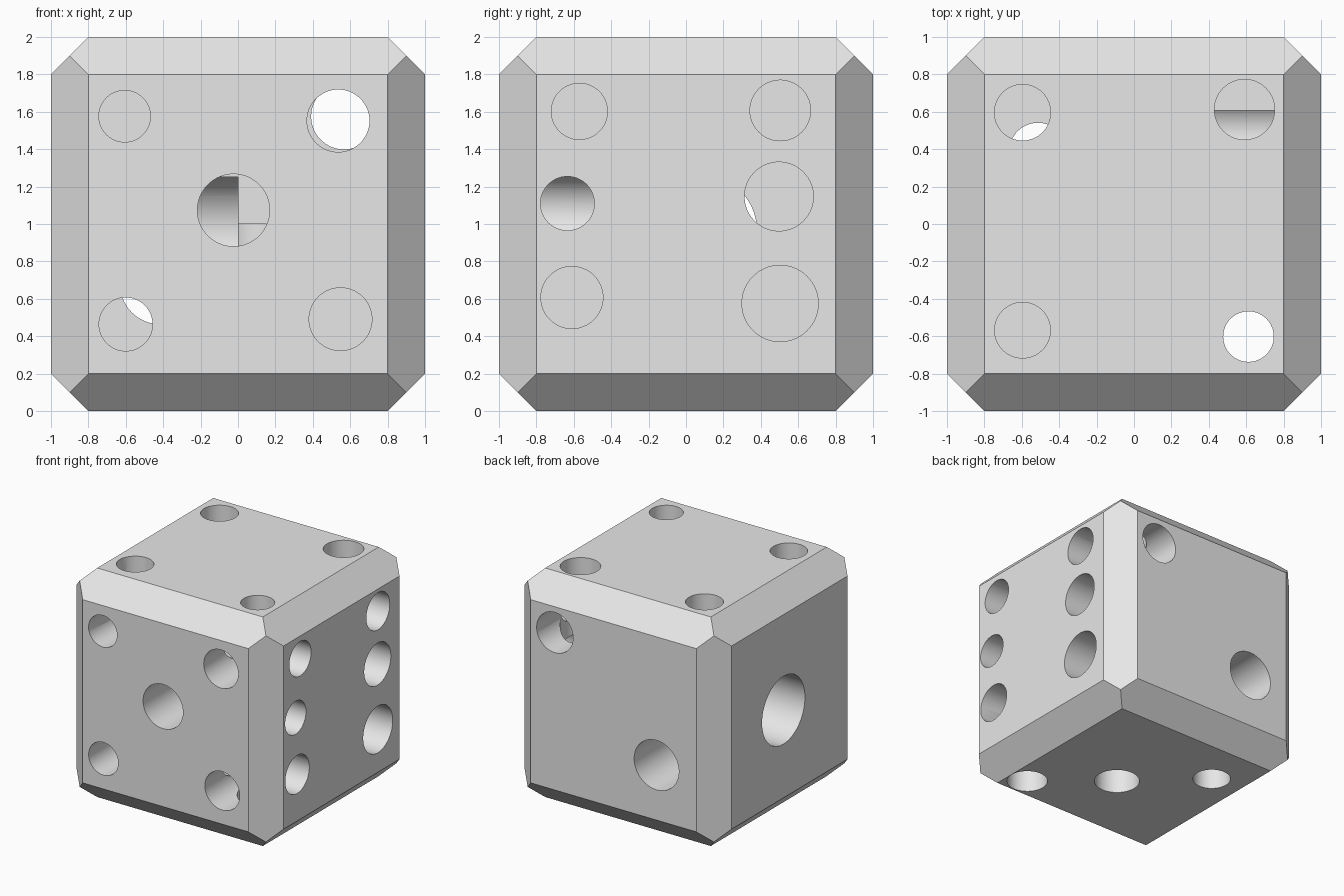
import bpy, bmesh
from itertools import product
from mathutils import Vector, Matrix

if "Cube" in bpy.data.objects:
    bpy.data.objects.remove(bpy.data.objects["Cube"])

HALF, INNER, CORNER = 1.0, 0.8, 0.9
MID = Vector((0, 0, HALF))

grey = bpy.data.materials.new("light_grey")
grey.use_nodes = True
grey.diffuse_color = (0.8, 0.8, 0.8, 1)
grey.node_tree.nodes["Principled BSDF"].inputs["Base Color"].default_value = (0.8, 0.8, 0.8, 1)


def add_object(name, bm):
    mesh = bpy.data.meshes.new(name)
    bm.normal_update()
    bm.to_mesh(mesh)
    bm.free()
    mesh.materials.append(grey)
    obj = bpy.data.objects.new(name, mesh)
    bpy.context.collection.objects.link(obj)
    return obj


# Body: cube with every edge chamfered, chamfers meeting in a point
bm = bmesh.new()
for signs in product((-1, 1), repeat=3):
    s = Vector(signs)
    bm.verts.new(s * CORNER + MID)
    for axis in range(3):
        p = s * INNER
        p[axis] = s[axis] * HALF
        bm.verts.new(p + MID)
bmesh.ops.convex_hull(bm, input=bm.verts[:])
bmesh.ops.dissolve_limit(bm, angle_limit=0.02, verts=bm.verts[:], edges=bm.edges[:])
bmesh.ops.recalc_face_normals(bm, faces=bm.faces[:])
die = add_object("die_body", bm)


# Pip holes: (axis, side, [(first other axis, second other axis, radius)])
PIPS = [
    (1, -1, [(-0.606, 1.576, 0.138), (0.536, 1.552, 0.167), (-0.024, 1.074, 0.193),
             (-0.60, 0.464, 0.143), (0.548, 0.491, 0.168)]),
    (1, 1, [(0.567, 1.575, 0.176), (-0.415, 0.68, 0.216)]),
    (0, 1, [(-0.57, 1.602, 0.15), (0.504, 1.607, 0.162), (-0.634, 1.11, 0.144),
            (0.497, 1.147, 0.184), (-0.61, 0.607, 0.166), (0.503, 0.575, 0.204)]),
    (0, -1, [(0.083, 0.966, 0.296)]),
    (2, 1, [(-0.596, 0.596, 0.15), (0.591, 0.612, 0.161), (-0.596, -0.568, 0.149),
            (0.612, -0.602, 0.135)]),
    (2, -1, [(0.63, -0.62, 0.167), (0.063, -0.144, 0.186), (-0.513, 0.386, 0.155)]),
]


def pip_cutter(axis, side, u, v, radius):
    """Cylinder from outside the face down to the middle of the body."""
    outer, inner = 1.1, -0.001
    normal = Vector((0, 0, 0))
    normal[axis] = side
    centre = normal * (outer + inner) / 2
    if axis < 2:
        centre.z = v
        centre[1 - axis] = u
    else:
        centre += Vector((u, v, 0)) + MID
    turn = normal.to_track_quat('Z', 'Y').to_matrix().to_4x4()
    bm = bmesh.new()
    bmesh.ops.create_cone(bm, cap_ends=True, segments=64, radius1=radius, radius2=radius,
                          depth=outer - inner, matrix=Matrix.Translation(centre) @ turn)
    cutter = add_object("pip_cutter", bm)
    cutter.hide_render = True
    return cutter


# Drill each pip into the body
bpy.ops.object.select_all(action='DESELECT')
bpy.context.view_layer.objects.active = die
die.select_set(True)
for axis, side, holes in PIPS:
    for u, v, radius in holes:
        cutter = pip_cutter(axis, side, u, v, radius)
        mod = die.modifiers.new("pip", 'BOOLEAN')
        mod.operation = 'DIFFERENCE'
        mod.solver = 'EXACT'
        mod.object = cutter
        bpy.ops.object.modifier_apply(modifier=mod.name)
        bpy.data.objects.remove(cutter)

# Single material, smooth hole walls, crisp edges
die.data.materials.clear()
die.data.materials.append(grey)
for face in die.data.polygons:
    face.material_index = 0
bpy.ops.object.shade_smooth_by_angle(angle=0.5)
